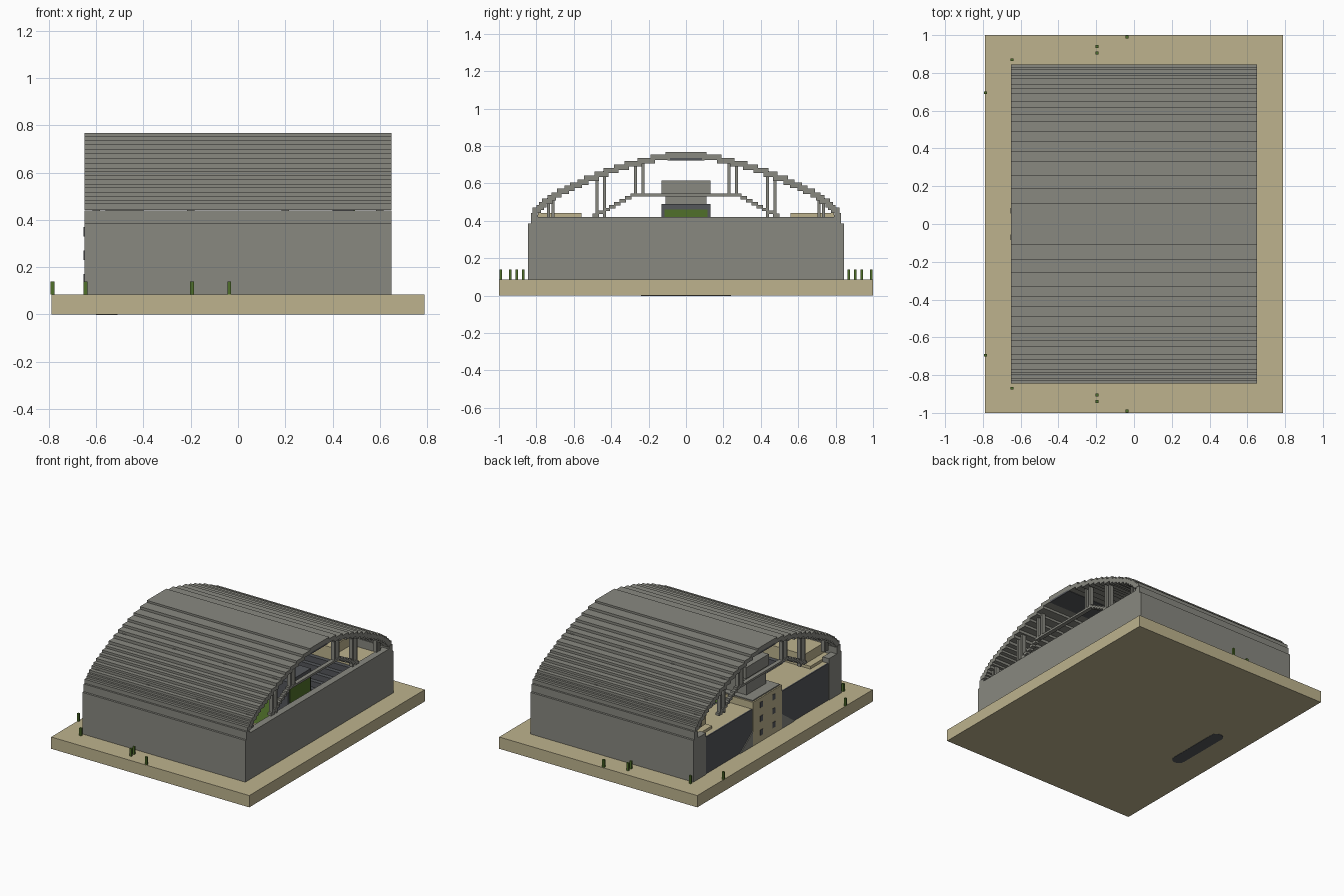
import bpy, bmesh, math

cube = bpy.data.objects.get("Cube")
if cube:
    bpy.data.objects.remove(cube, do_unlink=True)


def material(name, rgb):
    m = bpy.data.materials.new(name)
    m.use_nodes = True
    m.diffuse_color = (*rgb, 1)
    bsdf = m.node_tree.nodes["Principled BSDF"]
    bsdf.inputs["Base Color"].default_value = (*rgb, 1)
    bsdf.inputs["Roughness"].default_value = 0.9
    return m


sand = material("sand", (0.51, 0.45, 0.27))
grey = material("concrete grey", (0.246, 0.246, 0.216))
dark = material("dark slate", (0.09, 0.095, 0.105))
green = material("grass green", (0.08, 0.16, 0.023))


def finish(name, bm, mat):
    bmesh.ops.recalc_face_normals(bm, faces=bm.faces)
    mesh = bpy.data.meshes.new(name)
    bm.to_mesh(mesh)
    bm.free()
    mesh.materials.append(mat)
    obj = bpy.data.objects.new(name, mesh)
    bpy.context.scene.collection.objects.link(obj)
    return obj


def add_box(bm, x, y, z):
    """Each argument is a (low, high) range."""
    verts = bmesh.ops.create_cube(bm, size=1)["verts"]
    for v in verts:
        for axis, (lo, hi) in enumerate((x, y, z)):
            v.co[axis] = (lo + hi) / 2 + v.co[axis] * (hi - lo)


def boxes(name, mat, ranges, mirror=False):
    bm = bmesh.new()
    for x, y, z in ranges:
        add_box(bm, x, y, z)
        if mirror:
            add_box(bm, x, (-y[1], -y[0]), z)
    return finish(name, bm, mat)


def prism(name, mat, outline, place, offset):
    """Extrude a flat outline; place turns each pair into a 3D point."""
    bm = bmesh.new()
    face = bm.faces.new([bm.verts.new(place(a, b)) for a, b in outline])
    new = bmesh.ops.extrude_face_region(bm, geom=[face])["geom"]
    bmesh.ops.translate(bm, vec=offset,
                        verts=[v for v in new if isinstance(v, bmesh.types.BMVert)])
    return finish(name, bm, mat)


G = 0.085          # ground level
HALF = 0.65        # half length of the hall

# Base slab and dark rounded slot underneath
boxes("base_slab", sand, [((-0.79, 0.79), (-1, 1), (0, G))])
slot = []
for side in (1, -1):
    for i in range(9):
        t = math.pi * i / 8
        slot.append((side * 0.045 * math.cos(t) - 0.555,
                     side * (0.195 + 0.045 * math.sin(t))))
prism("underside_slot", dark, slot, lambda a, b: (a, b, -0.002), (0, 0, 0.004))

# Outer walls
boxes("side_walls", grey, [
    ((-HALF, HALF), (0.79, 0.845), (G, 0.385)),
    ((-HALF, -0.6), (0.70, 0.79), (G, 0.385)),
    ((-HALF, HALF), (0.79, 0.83), (0.385, 0.43))], mirror=True)
boxes("end_wall", grey, [((0.6, HALF), (-0.83, 0.83), (G, 0.42)),
                         ((0.6, HALF), (-0.845, 0.845), (G, 0.385))])

# Stepped arched roof, each step a long slab: (outer y, top z)
steps = [(0.11, 0.767), (0.19, 0.753), (0.26, 0.735), (0.33, 0.718),
         (0.385, 0.70), (0.44, 0.682), (0.49, 0.662), (0.545, 0.641),
         (0.58, 0.62), (0.62, 0.604), (0.65, 0.588), (0.69, 0.571),
         (0.72, 0.552), (0.74, 0.537), (0.77, 0.518), (0.785, 0.5),
         (0.80, 0.485), (0.82, 0.47), (0.83, 0.44)]
slabs = []
for (y0, z0), (y1, z1) in zip(steps, steps[1:]):
    slabs.append(((-HALF, HALF), (y0 - 0.025, y1), (z1 - 0.028, z1)))
boxes("roof_steps", grey, slabs, mirror=True)
boxes("roof_ridge", grey, [((-HALF, HALF), (-0.11, 0.11), (0.735, 0.767))])
boxes("ridge_lining", dark, [((-HALF, HALF), (-0.10, 0.10), (0.722, 0.735))])


def roof_height(y):
    return next(z for edge, z in steps if edge >= y) - 0.015


# Roof trusses: posts in pairs, stepped braces and a tie beam
truss = []
for cx in (-0.6, -0.2, 0.2, 0.6):
    xr = (cx - 0.015, cx + 0.015)
    for y, foot in ((0.23, 0.53), (0.27, 0.53), (0.435, 0.42),
                    (0.475, 0.42), (0.71, 0.42), (0.735, 0.42)):
        truss.append((xr, (y - 0.008, y + 0.008), (foot, roof_height(y))))
    for i in range(8):
        y, z = 0.50 - 0.029 * i, 0.42 + 0.0155 * i
        truss.append((xr, (y - 0.035, y), (z, z + 0.018)))
    truss.append((xr, (0, 0.27), (0.53, 0.545)))
boxes("roof_trusses", grey, truss, mirror=True)

# Indoor pitch with stepped seating around it
boxes("pitch", green, [((-0.3, 0.5), (-0.4, 0.4), (G, 0.10))])
rows = []
for i in range(6):
    top = 0.14 + 0.042 * i
    y = 0.38 + 0.03 * i
    rows.append(((-0.4, 0.6), (y, y + 0.03), (G, top)))
boxes("side_seating", dark, rows, mirror=True)
boxes("end_seating", dark, [
    ((-0.4, -0.2 - 0.033 * i), (-0.4, 0.4), (G, 0.13 + 0.04 * i)) for i in range(6)])
boxes("upper_walkways", sand, [
    ((-0.6, 0.6), (0.56, 0.79), (G, 0.37)),
    ((-0.55, 0.35), (0.56, 0.79), (0.37, 0.44))], mirror=True)

# Scoreboard block behind the end wall
boxes("scoreboard", dark, [((0.40, 0.49), (-0.13, 0.13), (G, 0.49))])
boxes("scoreboard_face", green, [((0.49, 0.496), (-0.115, 0.115), (0.25, 0.46))])

# Entrance end: sand terraces, dark panels, central frontage and windows
boxes("entrance_terraces", sand, [((-0.635, -0.4), (0.16, 0.70), (G, 0.35))], mirror=True)
boxes("entrance_panels", dark, [((-0.645, -0.635), (0.165, 0.70), (G, 0.35))], mirror=True)
boxes("entrance_frontage", sand, [((-HALF, -0.4), (-0.165, 0.165), (G, 0.40))])
boxes("frontage_deck", grey, [((-0.64, -0.4), (-0.155, 0.155), (0.40, 0.408))])
boxes("frontage_windows", dark, [
    ((-HALF - 0.003, -HALF), (0.055, 0.085), (z, z + 0.04))
    for z in (0.13, 0.23, 0.33)], mirror=True)
for side, label in ((1, "left"), (-1, "right")):
    prism("entrance_ramp_" + label, grey,
          [(0.165, G), (0.31, G), (0.165, 0.19)],
          lambda a, b: (-HALF, side * a, b), (0.01, 0, 0))

# Control tower on the entrance deck
boxes("tower_base", grey, [((-0.56, -0.40), (-0.11, 0.11), (0.40, 0.535))])
boxes("tower_top", grey, [((-0.57, -0.38), (-0.13, 0.13), (0.535, 0.615))])

# Small green figures around the hall
spots = [(-0.785, 0.695), (-0.645, 0.87), (-0.195, 0.905),
         (-0.195, 0.94), (-0.037, 0.99)]
boxes("standing_figures", green, [
    ((x - 0.008, x + 0.008), (y - 0.007, y + 0.007), (G, 0.14))
    for x, y in spots], mirror=True)
